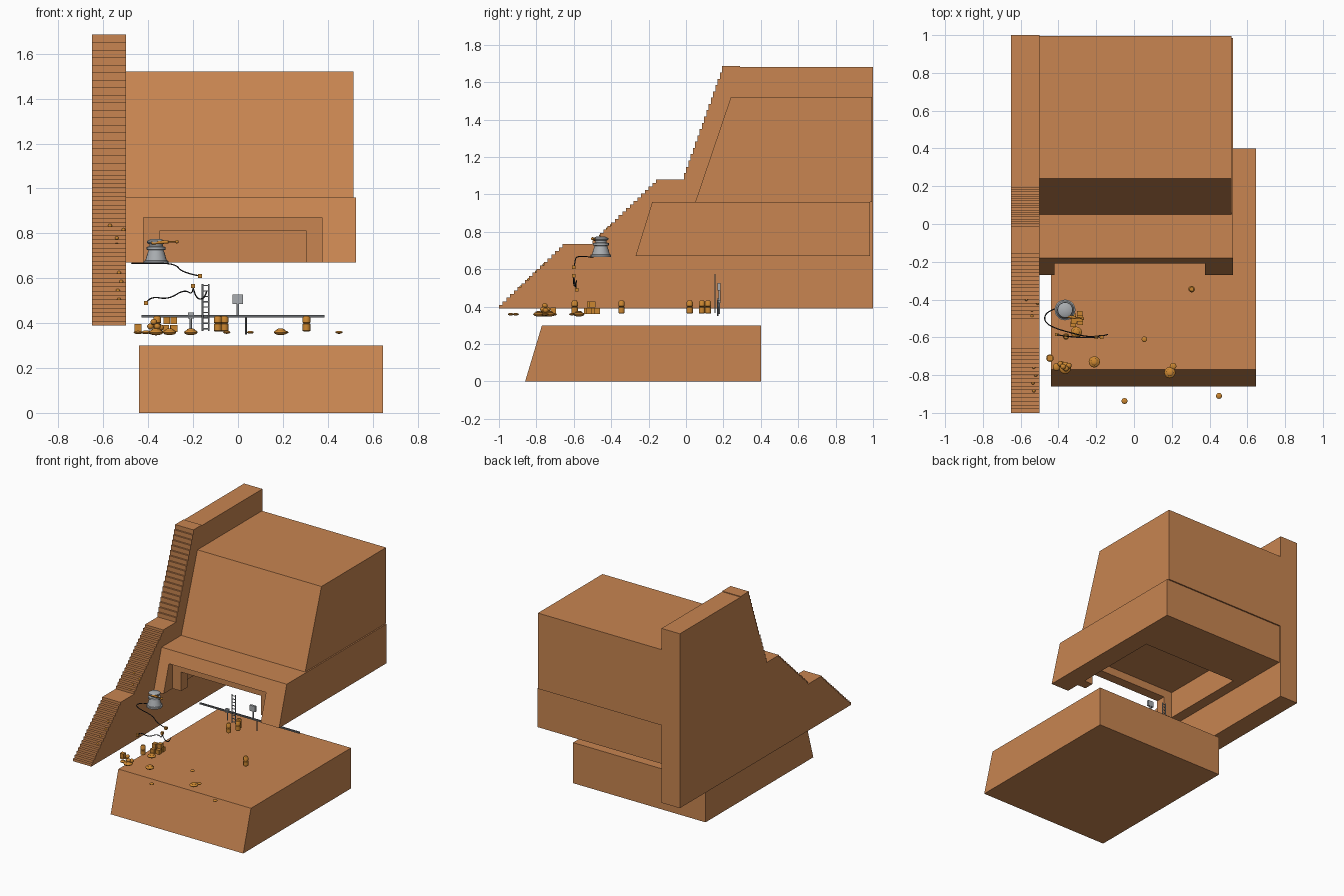
import bpy, bmesh, math, random
from mathutils import Vector, Matrix

if "Cube" in bpy.data.objects:
    bpy.data.objects.remove(bpy.data.objects["Cube"])

random.seed(4)


def material(name, rgb):
    m = bpy.data.materials.new(name)
    m.diffuse_color = (*rgb, 1)
    m.use_nodes = True
    m.node_tree.nodes["Principled BSDF"].inputs["Base Color"].default_value = m.diffuse_color
    return m


CLAY = material("clay_orange", (0.58, 0.235, 0.082))
GOLD = material("gold", (0.60, 0.24, 0.03))
LIGHT = material("light_grey", (0.40, 0.42, 0.44))
DARK = material("dark_grey", (0.13, 0.14, 0.15))
BLACK = material("black", (0.02, 0.02, 0.022))


def finish(name, bm, mat, smooth=False):
    bmesh.ops.recalc_face_normals(bm, faces=bm.faces)
    me = bpy.data.meshes.new(name)
    bm.to_mesh(me)
    bm.free()
    me.materials.append(mat)
    ob = bpy.data.objects.new(name, me)
    bpy.context.collection.objects.link(ob)
    if smooth:
        bpy.context.view_layer.objects.active = ob
        ob.select_set(True)
        bpy.ops.object.shade_smooth_by_angle(angle=math.radians(40))
        ob.select_set(False)
    return ob


def prism(name, profile, x0, x1, mat=CLAY):
    """Extrude a (y, z) profile from x0 to x1."""
    bm = bmesh.new()
    f = bm.faces.new([bm.verts.new((x0, y, z)) for y, z in profile])
    ext = bmesh.ops.extrude_face_region(bm, geom=[f])
    verts = [v for v in ext["geom"] if isinstance(v, bmesh.types.BMVert)]
    bmesh.ops.translate(bm, vec=(x1 - x0, 0, 0), verts=verts)
    return finish(name, bm, mat)


def box(name, x0, x1, y0, y1, z0, z1, mat=CLAY):
    return prism(name, [(y0, z0), (y1, z0), (y1, z1), (y0, z1)], x0, x1, mat)


def lathe(name, profile, loc, mat, n=14):
    """Revolve an (r, z) profile about a vertical axis at loc."""
    bm = bmesh.new()
    rings = [[bm.verts.new((loc[0] + r * math.cos(2 * math.pi * i / n),
                            loc[1] + r * math.sin(2 * math.pi * i / n), loc[2] + z))
              for i in range(n)] for r, z in profile]
    for a, b in zip(rings, rings[1:]):
        for i in range(n):
            j = (i + 1) % n
            bm.faces.new((a[i], a[j], b[j], b[i]))
    bm.faces.new(rings[0])
    bm.faces.new(rings[-1])
    return finish(name, bm, mat, True)


def ball(name, loc, r, flat=1.0, mat=GOLD):
    bm = bmesh.new()
    bmesh.ops.create_uvsphere(bm, u_segments=12, v_segments=8, radius=r,
                              matrix=Matrix.Translation(loc) @ Matrix.Diagonal((1, 1, flat, 1)))
    return finish(name, bm, mat, True)


def tube(name, pts, r, mat, kind='POLY'):
    cu = bpy.data.curves.new(name, 'CURVE')
    cu.dimensions = '3D'
    cu.bevel_depth = r
    cu.bevel_resolution = 1
    cu.use_fill_caps = True
    s = cu.splines.new(kind)
    s.points.add(len(pts) - 1)
    for p, co in zip(s.points, pts):
        p.co = (*co, 1)
    if kind == 'NURBS':
        s.use_endpoint_u = True
        s.order_u = 3
    cu.materials.append(mat)
    ob = bpy.data.objects.new(name, cu)
    bpy.context.collection.objects.link(ob)
    return ob


# large blocks with battered fronts
prism("base_block", [(-0.86, 0), (0.40, 0), (0.40, 0.30), (-0.77, 0.30)], -0.44, 0.645)
prism("upper_block", [(0.05, 0.96), (0.995, 0.96), (0.995, 1.52), (0.24, 1.52)], -0.5, 0.515)
hall = prism("hall_block", [(-0.27, 0.67), (0.985, 0.67), (0.985, 0.96), (-0.18, 0.96)], -0.5, 0.525)
cutter = box("hall_cutter", -0.42, 0.375, -0.5, 0.58, 0.5, 0.87)
cutter.hide_render = True
cutter.hide_set(True)
cut = hall.modifiers.new("entrance", 'BOOLEAN')
cut.operation = 'DIFFERENCE'
cut.solver = 'EXACT'
cut.object = cutter

# doorway frame inside the entrance
box("door_lintel", -0.42, 0.375, -0.165, -0.09, 0.81, 0.87)
box("door_pillar_left", -0.42, -0.35, -0.165, -0.09, 0.67, 0.81)
box("door_pillar_right", 0.305, 0.375, -0.165, -0.09, 0.67, 0.81)


# stair wall: three flights separated by landings
def flight(y0, z0, y1, z1, n):
    out = []
    for i in range(n):
        y = y0 + (y1 - y0) * i / n
        out += [(y, z0 + (z1 - z0) * i / n), (y, z0 + (z1 - z0) * (i + 1) / n)]
    return out


FLIGHTS = [(-1.0, 0.39, -0.64, 0.735, 18), (-0.50, 0.735, -0.14, 1.08, 18),
           (-0.012, 1.08, 0.205, 1.685, 18)]
steps = [p for f in FLIGHTS for p in flight(*f)]
prism("stair_wall", steps + [(0.29, 1.685), (0.29, 1.68), (1.0, 1.68), (1.0, 0.39)], -0.65, -0.5)

# turret with gun
TX, TY = -0.365, -0.455
lathe("turret_base", [(0.055, 0), (0.055, 0.012), (0.048, 0.014), (0.034, 0.06), (0.042, 0.062),
                      (0.042, 0.074), (0.03, 0.078), (0.03, 0.088)], (TX, TY, 0.665), LIGHT, 20)
lathe("turret_head", [(0.034, 0), (0.04, 0.006), (0.04, 0.014), (0.024, 0.022)],
      (TX, TY, 0.752), LIGHT, 20)
tube("turret_gun", [(TX - 0.02, TY - 0.03, 0.757), (-0.31, TY - 0.04, 0.762)], 0.008, GOLD)
tube("turret_barrel", [(-0.31, TY - 0.04, 0.762), (-0.265, TY - 0.045, 0.763)], 0.004, GOLD)
ball("turret_muzzle", (-0.272, TY - 0.045, 0.763), 0.008)

# hanging cables with end boxes
tube("upper_cable", [(-0.39, -0.44, 0.668), (-0.46, -0.46, 0.667), (-0.48, -0.51, 0.666),
                     (-0.43, -0.55, 0.667), (-0.28, -0.59, 0.667), (-0.25, -0.595, 0.625),
                     (-0.17, -0.60, 0.61)], 0.003, BLACK, 'NURBS')
tube("lower_cable", [(-0.41, -0.585, 0.49), (-0.39, -0.59, 0.52), (-0.31, -0.60, 0.505),
                     (-0.24, -0.60, 0.55), (-0.20, -0.60, 0.525), (-0.20, -0.60, 0.565)],
     0.003, BLACK, 'NURBS')
tube("loose_cable", [(-0.20, -0.60, 0.56), (-0.19, -0.59, 0.51), (-0.15, -0.59, 0.505),
                     (-0.14, -0.585, 0.54)], 0.003, BLACK, 'NURBS')
for i, (x, y, z) in enumerate([(-0.17, -0.60, 0.61), (-0.41, -0.585, 0.49), (-0.20, -0.60, 0.565)]):
    box(f"cable_box_{i}", x - 0.009, x + 0.009, y - 0.009, y + 0.009, z - 0.009, z + 0.009, GOLD)

# rail, ladder and screens behind the doorway
box("rail", -0.43, 0.385, 0.165, 0.175, 0.425, 0.436, DARK)
tube("rail_post", [(0.035, 0.17, 0.35), (0.035, 0.17, 0.43)], 0.004, DARK)
for s, x in (("left", -0.158), ("right", -0.13)):
    tube(f"ladder_side_{s}", [(x, 0.155, 0.365), (x, 0.155, 0.575)], 0.004, LIGHT)
for i in range(9):
    z = 0.375 + i * 0.024
    tube(f"ladder_rung_{i}", [(-0.158, 0.155, z), (-0.13, 0.155, z)], 0.003, LIGHT)
box("screen_large", -0.024, 0.022, 0.168, 0.184, 0.485, 0.527, LIGHT)
tube("screen_large_post", [(-0.001, 0.178, 0.43), (-0.001, 0.178, 0.485)], 0.006, LIGHT)
box("screen_small", -0.222, -0.197, 0.168, 0.184, 0.42, 0.447, LIGHT)
tube("screen_small_post", [(-0.21, 0.178, 0.36), (-0.21, 0.178, 0.42)], 0.005, LIGHT)

# barrels
BARREL = [(0.012, 0), (0.017, 0.004), (0.017, 0.034), (0.013, 0.037), (0.017, 0.04),
          (0.017, 0.062), (0.011, 0.07)]
for i, (x, y) in enumerate([(0.305, -0.345), (-0.09, 0.02), (-0.06, 0.085), (-0.075, 0.118),
                            (-0.36, -0.595)]):
    lathe(f"barrel_{i}", BARREL, (x, y, 0.362), GOLD)

# flattened sacks and small pots on the ground
SACKS = [(-0.21, -0.73, 0.03), (0.19, -0.787, 0.03), (0.207, -0.753, 0.018), (-0.305, -0.573, 0.03),
         (-0.365, -0.762, 0.032), (-0.41, -0.757, 0.02), (-0.385, -0.745, 0.02), (0.055, -0.61, 0.015),
         (-0.05, -0.937, 0.016), (0.45, -0.91, 0.016), (-0.445, -0.71, 0.02)]
for i, (x, y, r) in enumerate(SACKS):
    ball(f"sack_{i}", (x, y, 0.359), r, 0.42)
    if r > 0.025:
        ball(f"sack_top_{i}", (x, y, 0.370), r * 0.6, 0.35)
for i, (x, y, z) in enumerate([(-0.39, -0.74, 0.385), (-0.36, -0.765, 0.385), (-0.375, -0.755, 0.405),
                               (-0.345, -0.75, 0.38)]):
    ball(f"pot_{i}", (x, y, z), 0.015, 0.9)

# crate stack
for i, (x, y, z) in enumerate([(-0.322, -0.53, 0), (-0.285, -0.52, 0), (-0.322, -0.49, 0),
                               (-0.287, -0.475, 0), (-0.318, -0.515, 1), (-0.286, -0.50, 1),
                               (-0.445, -0.71, 0.1)]):
    z = 0.36 + z * 0.036
    box(f"crate_{i}", x - 0.015, x + 0.015, y - 0.015, y + 0.015, z, z + 0.032, GOLD)

# small balls scattered along the stairs
for i, (x, z) in enumerate([(-0.57, 0.83), (-0.51, 0.81), (-0.54, 0.775), (-0.54, 0.745),
                            (-0.53, 0.62), (-0.52, 0.58), (-0.535, 0.54), (-0.53, 0.50),
                            (-0.51, 0.395)]):
    y = -0.50 + (z - 0.735) * 1.04 if z > 0.74 else -1.0 + (z - 0.39) * 1.04
    ball(f"stair_ball_{i}", (x, y + 0.003, z + 0.004), 0.009)
